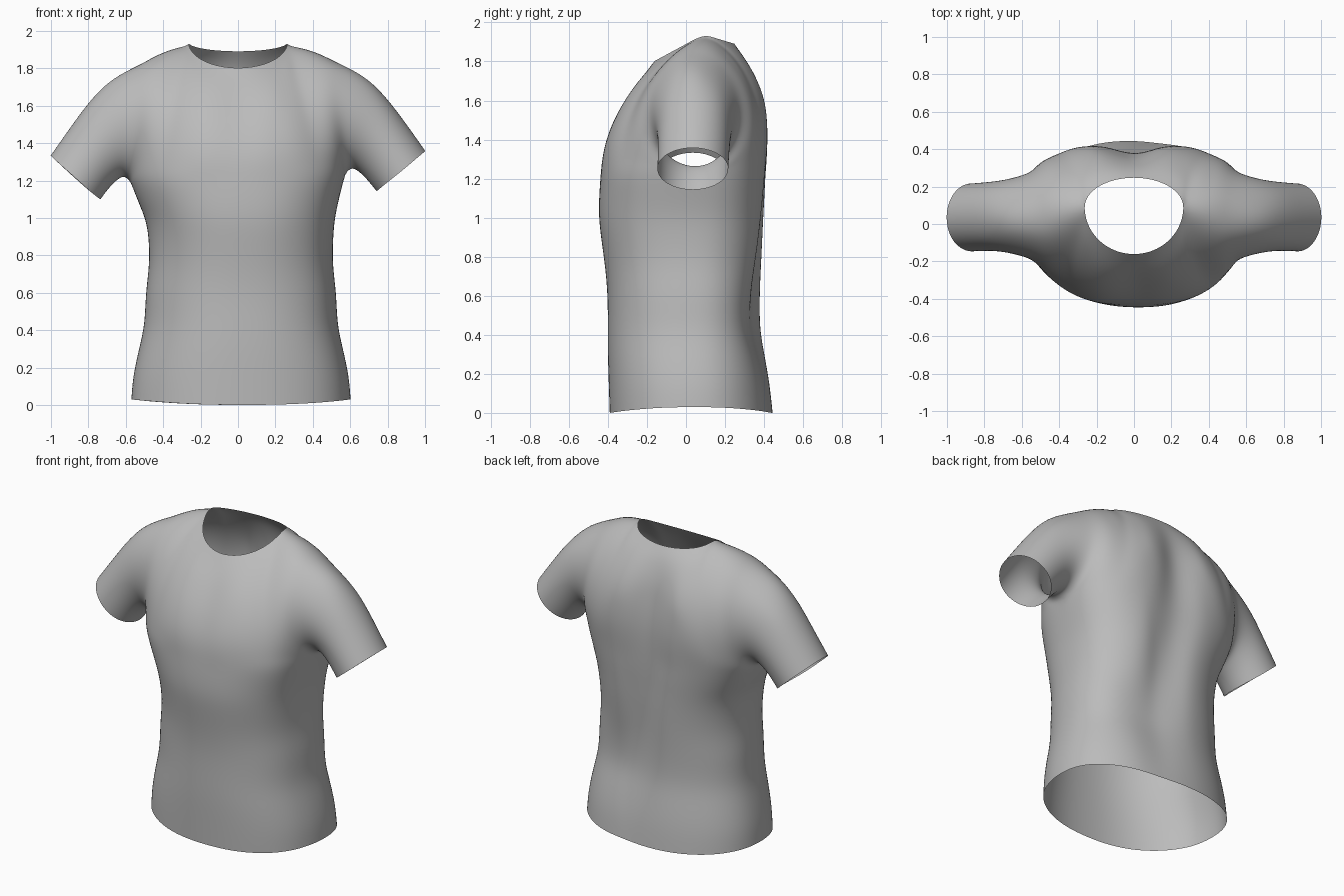
import bpy, bmesh, math
from mathutils import Vector as V

if "Cube" in bpy.data.objects:
    bpy.data.objects.remove(bpy.data.objects["Cube"])

COLS, ROWS = 10, 8          # columns centre->armhole, rows shoulder->armpit
SIDE_Y = 0.045              # depth of the side seams

# Sleeve stations: top (x, z), bottom (x, z), centre y, half depth
SLEEVE = [((.52, 1.842), (.575, 1.235), .043, .24),
          ((.675, 1.772), (.61, 1.268), .043, .216),
          ((.785, 1.663), (.65, 1.24), .043, .198),
          ((.90, 1.51), (.69, 1.20), .04, .187),
          ((1.005, 1.36), (.735, 1.14), .035, .186)]
# Centre lines (y, z) from collar to armpit height
FRONT = [(-.165, 1.80), (-.215, 1.73), (-.265, 1.66), (-.315, 1.58), (-.36, 1.50),
         (-.395, 1.42), (-.418, 1.35), (-.432, 1.28), (-.44, 1.20)]
BACK = [(.25, 1.89), (.295, 1.83), (.34, 1.75), (.375, 1.67), (.4, 1.59),
        (.416, 1.50), (.423, 1.40), (.423, 1.30), (.42, 1.20)]
# Body rings below the armpits: z, half width, front y, back y
BODY = [(1.1, .535, -.447, .417), (1.0, .508, -.448, .412), (.9, .494, -.437, .408),
        (.75, .49, -.415, .4), (.6, .512, -.402, .39), (.43, .515, -.402, .387),
        (.3, .547, -.402, .41), (.15, .58, -.397, .435), (.0, .588, -.392, .448)]


def sleeve_ring(station):
    """Closed ring: top, down the front, bottom, up the back."""
    (tx, tz), (bx, bz), yc, ry = station
    ring = []
    for k in range(2 * ROWS):
        a = math.pi * k / ROWS
        w = (1 + math.cos(a)) / 2
        ring.append(V((bx + (tx - bx) * w, yc - ry * math.sin(a), bz + (tz - bz) * w)))
    return ring


def body_curve(half_width, y, z_mid, z_side):
    """Quarter ring from the centre line to the side seam, squarer at the chest."""
    chest = min(1, max(0, (z_mid - .8) / .4))
    power = 2.25 + chest * (.45 if y > 0 else .2)
    pts = []
    for j in range(COLS + 1):
        a = math.pi / 2 * j / COLS
        s, c = math.sin(a), max(0, math.cos(a))
        pts.append(V((half_width * s ** (2 / power),
                      SIDE_Y + (y - SIDE_Y) * c ** (2 / power),
                      z_mid + (z_side - z_mid) * s * s)))
    return pts


def collar_curve(y, z, end):
    """Half the neckline, then the shoulder seam out to the armhole."""
    pts, half = [], COLS // 2
    corner = V((.268, .09, 1.938))
    for j in range(COLS + 1):
        if j <= half:
            a = math.pi / 2 * j / half
            c = math.cos(a)
            pts.append(V((corner.x * math.sin(a), corner.y + (y - corner.y) * c,
                          corner.z + (z - corner.z) * c)))
        else:
            u = (j - half) / (COLS - half)
            pts.append(corner.lerp(end, u) + V((0, 0, .014 * math.sin(math.pi * u))))
    return pts


def yoke(centre, armhole):
    """Chest or upper back panel blended between its four edges."""
    mid = [V((0, y, z)) for y, z in centre]
    top = collar_curve(mid[0].y, mid[0].z, armhole[0])
    low = body_curve(armhole[-1].x, mid[-1].y, mid[-1].z, armhole[-1].z)
    low[-1] = armhole[-1]
    grid = []
    for i in range(ROWS + 1):
        v, row = i / ROWS, []
        for j in range(COLS + 1):
            t = j / COLS
            row.append(top[j] * (1 - v) + low[j] * v + mid[i] * (1 - t) + armhole[i] * t
                       - (top[0] * (1 - t) + top[-1] * t) * (1 - v)
                       - (low[0] * (1 - t) + low[-1] * t) * v)
        grid.append(row)
    return grid


def bump(value, centre, width):
    return math.exp(-((value - centre) / width) ** 2)


def shape(p, side):
    """Mirror, then add the back folds and a slightly uneven drape."""
    x, y, z = p.x * side, p.y, p.z
    if y > .1:
        depth = .06 * min(1, max(0, (1.86 - z) / .3)) * min(1, .2 + z / .9)
        y -= depth * bump(x, .1 * (1.4 - z), .12)           # spine fold
        y -= .03 * bump(x, .25, .14) * bump(z, .5, .22)     # waist hollow
    elif y < -.1 and z < 1.75:
        x += .015 * min(1, (-y - .1) / .2) * min(1, (1.75 - z) / .3)
    if z < 1.2:
        x += .016 * min(1, (1.2 - z) / .3)
    if x < -.3 and z > 1:
        drop = .045 * min(1, (-x - .3) / .25) * min(1, (z - 1) / .15) * min(1, max(.35, (1.9 - z) / .6))
        z -= drop * (1 - .4 * min(1, max(0, (-x - .8) / .2)))
    return V((x, y, z))


bm = bmesh.new()


def add_grid(grid, side):
    rows = [[bm.verts.new(shape(p, side)) for p in row] for row in grid]
    for a, b in zip(rows, rows[1:]):
        for j in range(len(a) - 1):
            bm.faces.new((a[j], a[j + 1], b[j + 1], b[j]))


rings = [sleeve_ring(s) for s in SLEEVE]
hole_front = rings[0][:ROWS + 1]
hole_back = [rings[0][0]] + rings[0][:ROWS - 1:-1]
for side in (1, -1):
    # Sleeve
    add_grid([r + r[:1] for r in rings], side)
    # Front and back panels, from collar to hem
    for centre, hole, col in ((FRONT, hole_front, 2), (BACK, hole_back, 3)):
        panel = yoke(centre, hole)
        for ring in BODY:
            z = ring[0]
            panel.append(body_curve(ring[1], ring[col], z, z + (.03 if z < .1 else 0)))
        add_grid(panel, side)

bmesh.ops.remove_doubles(bm, verts=bm.verts, dist=.0008)
bmesh.ops.recalc_face_normals(bm, faces=bm.faces)

# Relax the cloth where the sleeves meet the body
seam = [v for v in bm.verts if not v.is_boundary and .2 < abs(v.co.x) < .75
        and 1.27 < v.co.z < 1.8 and abs(v.co.y - .04) > .08]
for _ in range(2):
    bmesh.ops.smooth_vert(bm, verts=seam, factor=.5,
                          use_axis_x=True, use_axis_y=True, use_axis_z=True)

mesh = bpy.data.meshes.new("shirt")
bm.to_mesh(mesh)
bm.free()
shirt = bpy.data.objects.new("shirt", mesh)
bpy.context.collection.objects.link(shirt)

# Cloth colour and smooth surface
cloth = bpy.data.materials.new("grey cloth")
cloth.diffuse_color = (.5, .5, .5, 1)
cloth.use_nodes = True
cloth.node_tree.nodes["Principled BSDF"].inputs["Base Color"].default_value = cloth.diffuse_color
mesh.materials.append(cloth)
mesh.polygons.foreach_set("use_smooth", [True] * len(mesh.polygons))
sub = shirt.modifiers.new("smooth", 'SUBSURF')
sub.levels = sub.render_levels = 2
